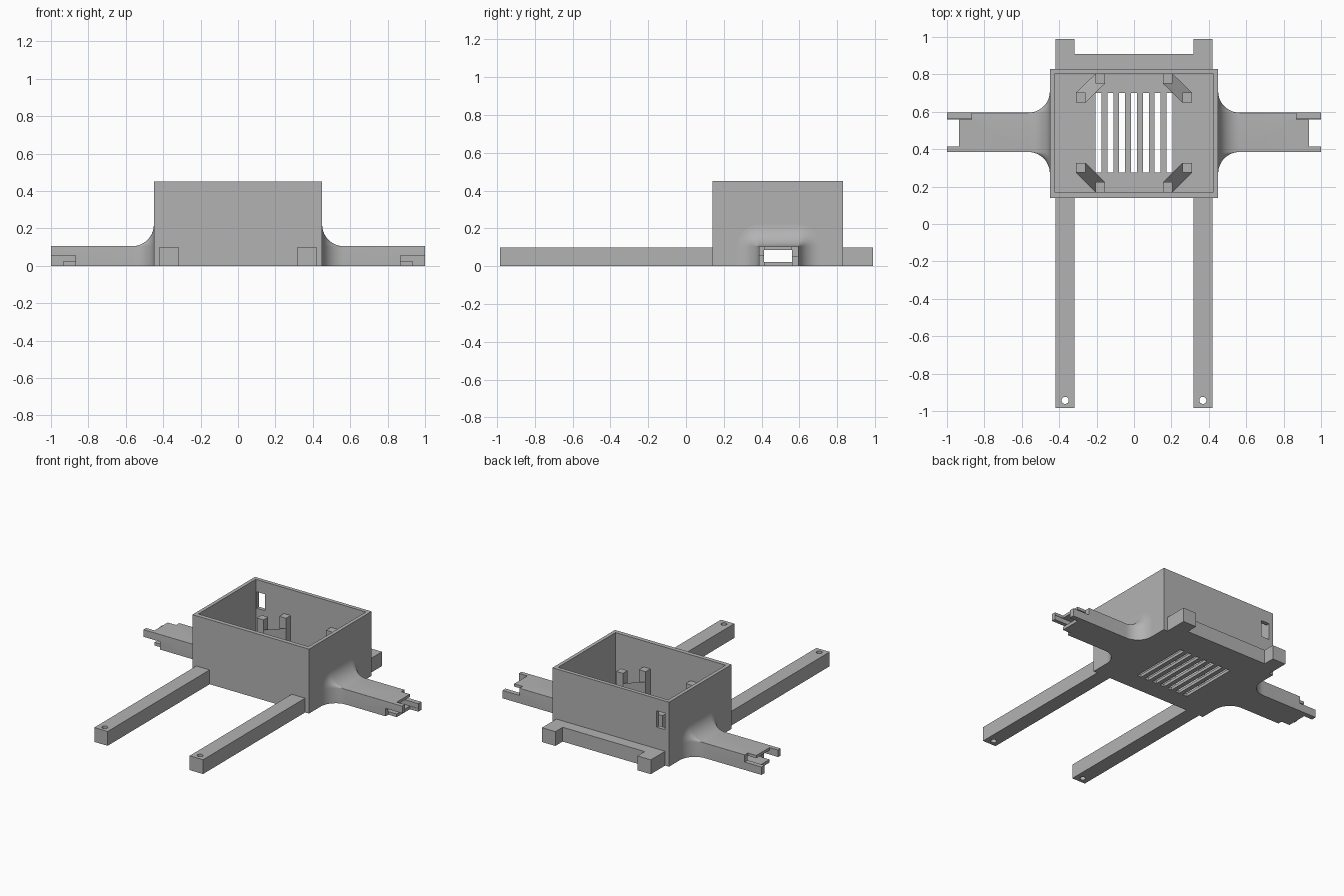
import bpy, bmesh, math

cube = bpy.data.objects.get("Cube")
if cube:
    bpy.data.objects.remove(cube, do_unlink=True)

grey = bpy.data.materials.new("plain_grey")
grey.use_nodes = True
COL = (0.45, 0.45, 0.45, 1)
grey.diffuse_color = COL
grey.node_tree.nodes["Principled BSDF"].inputs["Base Color"].default_value = COL


def finish(name, bm):
    bmesh.ops.recalc_face_normals(bm, faces=bm.faces)
    me = bpy.data.meshes.new(name)
    bm.to_mesh(me)
    bm.free()
    me.materials.append(grey)
    ob = bpy.data.objects.new(name, me)
    bpy.context.collection.objects.link(ob)
    return ob


def loft(bm, rings):
    """Closed solid through a list of equal-length point rings."""
    vs = [[bm.verts.new(p) for p in r] for r in rings]
    n = len(vs[0])
    for a, b in zip(vs, vs[1:]):
        for i in range(n):
            bm.faces.new((a[i], a[(i + 1) % n], b[(i + 1) % n], b[i]))
    bm.faces.new(vs[0][::-1])
    bm.faces.new(vs[-1])


def prism(bm, outline, z0, z1):
    """z1 is one height, or one height per outline point."""
    tops = z1 if isinstance(z1, (list, tuple)) else [z1] * len(outline)
    loft(bm, [[(x, y, z0) for x, y in outline],
              [(x, y, z) for (x, y), z in zip(outline, tops)]])


def box(bm, x0, x1, y0, y1, z0, z1):
    prism(bm, [(x0, y0), (x1, y0), (x1, y1), (x0, y1)], z0, z1)


def activate(ob):
    bpy.ops.object.select_all(action='DESELECT')
    ob.select_set(True)
    bpy.context.view_layer.objects.active = ob


def cut(ob, bm):
    cutter = finish("cutter", bm)
    cutter.hide_render = True
    m = ob.modifiers.new("cut", 'BOOLEAN')
    m.operation, m.solver, m.object = 'DIFFERENCE', 'EXACT', cutter
    activate(ob)
    bpy.ops.object.modifier_apply(modifier=m.name)
    bpy.data.objects.remove(cutter, do_unlink=True)


def mirror_x(ob):
    m = ob.modifiers.new("mirror", 'MIRROR')
    m.use_mirror_merge = False
    return ob


FLOOR = 0.02
CHANNEL = (0.412, 0.562, 0.022, 0.086)   # y0, y1, z0, z1 of the cable passage

# Open box with vents, side passages and a small window in the back wall
bm = bmesh.new()
box(bm, -0.45, 0.45, 0.14, 0.83, 0, 0.45)
case = finish("open_case", bm)
bm = bmesh.new()
box(bm, -0.425, 0.425, 0.17, 0.803, FLOOR, 0.5)
cut(case, bm)
bm = bmesh.new()
for i in range(-3, 4):
    box(bm, i * 0.063 - 0.016, i * 0.063 + 0.016, 0.275, 0.70, -0.05, 0.05)
for s in (-1, 1):
    box(bm, s * 0.44 - 0.03, s * 0.44 + 0.03, *CHANNEL)
box(bm, -0.42, -0.355, 0.78, 0.86, 0.25, 0.365)
cut(case, bm)

# Side arm: rounded flare at the case, forked interlocking end
Y0, Y1, TOP, R = 0.385, 0.595, 0.105, 0.115
def arm_ring(x, d):
    r = max(d, 0.0008)
    y0, y1, z1 = Y0 - d, Y1 + d, TOP + d
    ring = [(x, y0, 0), (x, y1, 0)]
    for cy, start in ((y1 - r, 0), (y0 + r, 90)):
        for k in range(9):
            a = math.radians(start + k * 90 / 8)
            ring.append((x, cy + r * math.cos(a), z1 - r + r * math.sin(a)))
    return ring

rings = [arm_ring(0.44, R)]
for k in range(13):
    a = math.radians(90 * k / 12)
    rings.append(arm_ring(0.45 + R * (1 - math.cos(a)), R * (1 - math.sin(a))))
rings.append(arm_ring(1.0, 0))
bm = bmesh.new()
loft(bm, rings)
arm = finish("side_arms", bm)
for dims in ((0.40, 1.1) + CHANNEL,
             (0.935, 1.1, 0.415, 0.56, -0.1, 0.3),     # gap in the fork
             (0.87, 1.1, 0.3, 0.415, -0.1, 0.055),     # front prong keeps its top
             (0.87, 1.1, 0.56, 0.7, 0.055, 0.3)):      # back prong keeps its base
    bm = bmesh.new()
    box(bm, *dims)
    cut(arm, bm)
mirror_x(arm)
activate(arm)
bpy.ops.object.shade_smooth_by_angle(angle=math.radians(30))

# Long front legs with a pin hole at the tip
bm = bmesh.new()
box(bm, 0.317, 0.42, -0.985, 0.145, 0, 0.1)
leg = finish("front_legs", bm)
bm = bmesh.new()
prism(bm, [(0.368 + 0.019 * math.cos(t * math.tau / 24),
            -0.943 + 0.019 * math.sin(t * math.tau / 24)) for t in range(24)], -0.1, 0.2)
cut(leg, bm)
mirror_x(leg)

# Back bar with two end tabs
bm = bmesh.new()
prism(bm, [(-0.42, 0.825), (0.42, 0.825), (0.42, 0.988), (0.317, 0.988),
           (0.317, 0.908), (-0.317, 0.908), (-0.317, 0.988), (-0.42, 0.988)], 0, 0.1)
finish("back_bar", bm)

# Corner holders: two posts joined by an outward sloping web
for name, ya, yb, s in (("back_holders", 0.65, 0.803, 1), ("front_holders", 0.327, 0.172, -1)):
    w = 0.052
    bm = bmesh.new()
    box(bm, 0.258, 0.31, min(ya, ya + s * w), max(ya, ya + s * w), FLOOR, 0.27)
    box(bm, 0.155, 0.207, min(yb, yb - s * w), max(yb, yb - s * w), FLOOR, 0.27)
    prism(bm, [(0.258, ya), (0.31, ya + s * w), (0.207, yb), (0.155, yb - s * w)],
          FLOOR, [0.2, 0.07, 0.07, 0.2])
    mirror_x(finish(name, bm))
